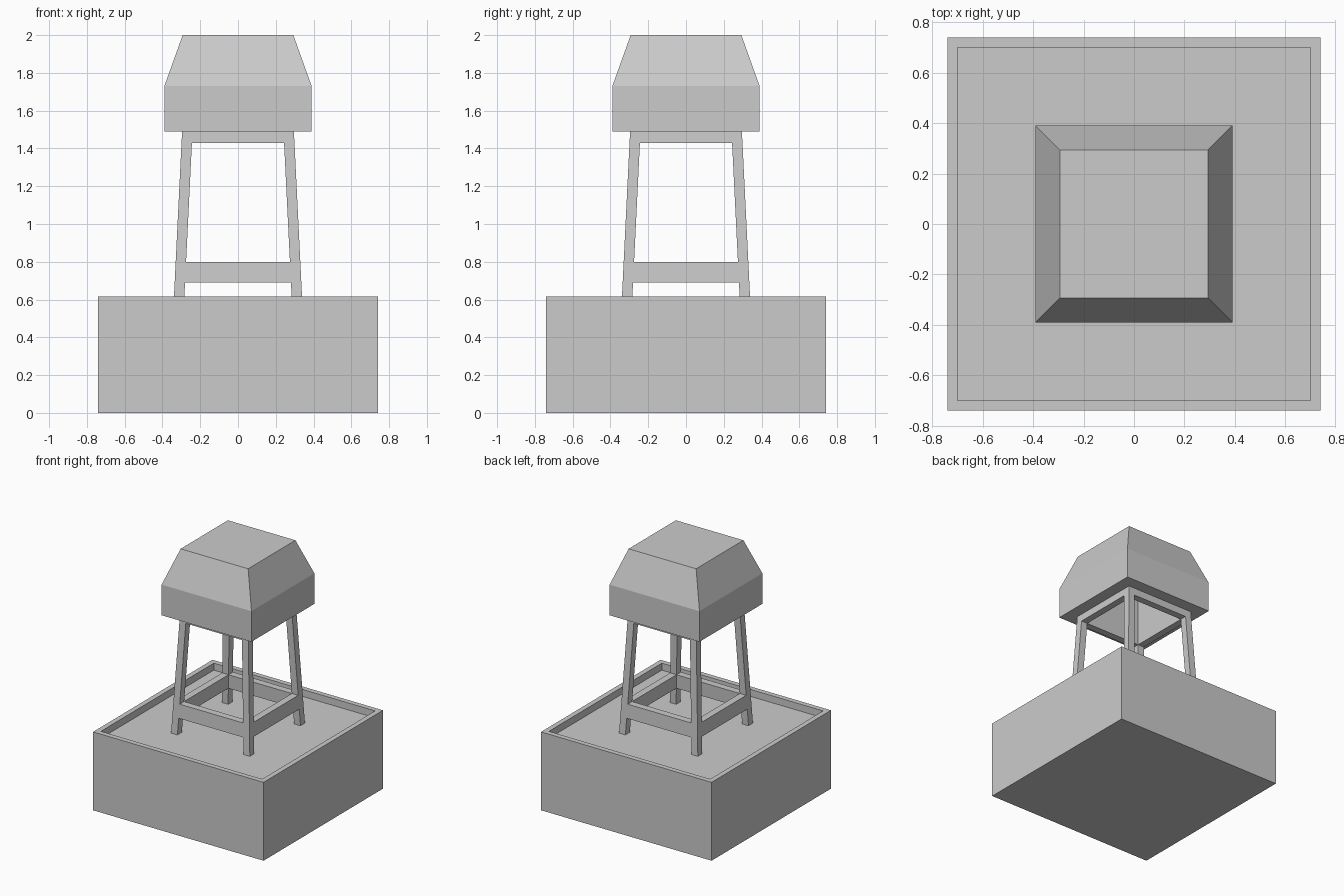
import bpy
import bmesh
from mathutils import Matrix
from math import radians

if "Cube" in bpy.data.objects:
    bpy.data.objects.remove(bpy.data.objects["Cube"])

BAR = 0.055  # thickness of the frame timbers


def rect(x0, x1, y0, y1, z):
    return [(x0, y0, z), (x1, y0, z), (x1, y1, z), (x0, y1, z)]


def square(half, z):
    return rect(-half, half, -half, half, z)


def outer(z):
    """Half-width of the tapering frame at height z."""
    return 0.339 + (z - 0.615) * (0.296 - 0.339) / (1.49 - 0.615)


def loft(bm, loops):
    """Skin a stack of four-point loops and cap both ends."""
    rings = [[bm.verts.new(p) for p in loop] for loop in loops]
    for a, b in zip(rings, rings[1:]):
        for i in range(4):
            j = (i + 1) % 4
            bm.faces.new((a[i], a[j], b[j], b[i]))
    bm.faces.new(rings[0][::-1])
    bm.faces.new(rings[-1])


def make(name, loops, angle=0):
    bm = bmesh.new()
    loft(bm, loops)
    bm.transform(Matrix.Rotation(radians(angle), 4, 'Z'))
    bmesh.ops.recalc_face_normals(bm, faces=bm.faces)
    mesh = bpy.data.meshes.new(name)
    bm.to_mesh(mesh)
    bm.free()
    obj = bpy.data.objects.new(name, mesh)
    bpy.context.collection.objects.link(obj)
    return obj


# Square base with a raised rim around a sunken floor
make("base", [square(0.74, 0), square(0.74, 0.615),
              square(0.70, 0.615), square(0.70, 0.56)])

# Head: straight skirt, sloped roof, and a deep cavity open underneath
make("head", [square(outer(1.95) - BAR, 1.95), square(outer(1.49) - BAR, 1.49),
              square(0.39, 1.49), square(0.39, 1.73), square(0.293, 2.0)])


def leg_loop(z):
    o = outer(z)
    return rect(-o, -o + BAR, -o, -o + BAR, z)


def rail_loop(z):
    o = outer(z)
    return rect(-o + BAR, o - BAR, -o, -o + BAR, z)


# Leaning legs and the rails between them, repeated around the four sides
for side, angle in zip(("front", "right", "back", "left"), (0, 90, 180, 270)):
    make(side + "_leg", [leg_loop(0.56), leg_loop(1.49)], angle)
    make(side + "_lower_rail", [rail_loop(0.69), rail_loop(0.80)], angle)
    make(side + "_upper_rail", [rail_loop(1.43), rail_loop(1.49)], angle)
